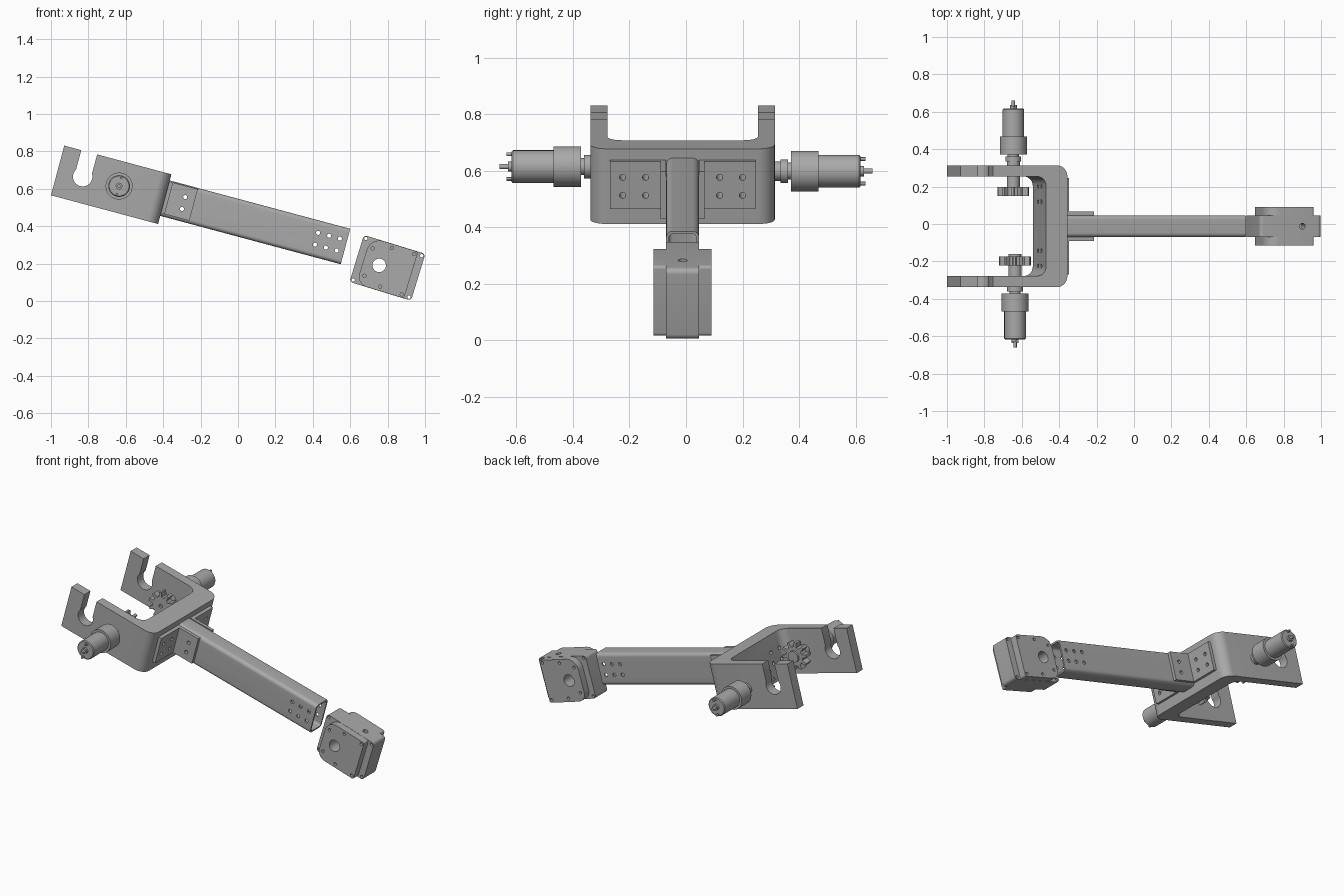
import bpy, bmesh
from math import sin, cos, pi, radians, atan2
from mathutils import Matrix, Vector

if "Cube" in bpy.data.objects:
    bpy.data.objects.remove(bpy.data.objects["Cube"], do_unlink=True)

GREY = (0.4, 0.4, 0.4, 1)
metal = bpy.data.materials.new("grey_metal")
metal.use_nodes = True
metal.diffuse_color = GREY
metal.node_tree.nodes["Principled BSDF"].inputs["Base Color"].default_value = GREY

MID = -0.012  # centre plane of the mechanism
ARM = Matrix.Translation((-1, MID, 0.565)) @ Matrix.Rotation(radians(15), 4, 'Y')
BOX = Matrix.Translation((0.799, MID, 0.177)) @ Matrix.Rotation(radians(17), 4, 'Y')


def circle(x, y, r, n=24):
    return [(x + r * cos(2 * pi * i / n), y + r * sin(2 * pi * i / n)) for i in range(n)]


def rounded(corners, steps=8):
    """Outline from (x, y, radius) corners, each rounded by a smooth arc."""
    out = []
    for i, (x, y, r) in enumerate(corners):
        if not r:
            out.append((x, y))
            continue
        p = Vector((x, y))
        a = (Vector(corners[i - 1][:2]) - p).normalized() * r
        b = (Vector(corners[(i + 1) % len(corners)][:2]) - p).normalized() * r
        for k in range(steps + 1):
            t = k / steps * pi / 2
            out.append(tuple(p + a * (1 - sin(t)) + b * (1 - cos(t))))
    return out


def rect(x0, x1, y0, y1, r=0):
    return rounded([(x0, y0, r), (x1, y0, r), (x1, y1, r), (x0, y1, r)])


def add_prism(bm, outline, lo, hi, axis):
    def place(p, q, t):
        return {'x': (t, p, q), 'y': (p, t, q), 'z': (p, q, t)}[axis]
    low = [bm.verts.new(place(p, q, lo)) for p, q in outline]
    top = [bm.verts.new(place(p, q, hi)) for p, q in outline]
    bm.faces.new(low)
    bm.faces.new(top)
    n = len(low)
    for i in range(n):
        j = (i + 1) % n
        bm.faces.new((low[i], low[j], top[j], top[i]))


def make_object(name, bm):
    bmesh.ops.recalc_face_normals(bm, faces=bm.faces)
    mesh = bpy.data.meshes.new(name)
    bm.to_mesh(mesh)
    bm.free()
    obj = bpy.data.objects.new(name, mesh)
    bpy.context.collection.objects.link(obj)
    return obj


def finish(obj, frame):
    obj.data.materials.clear()
    obj.data.materials.append(metal)
    obj.data.transform(frame)
    bpy.ops.object.select_all(action='DESELECT')
    obj.select_set(True)
    bpy.context.view_layer.objects.active = obj
    bpy.ops.object.shade_smooth_by_angle(angle=radians(30))


def part(name, prism, frame, cut_groups=()):
    """Solid prism minus groups of separate cutting prisms."""
    bm = bmesh.new()
    add_prism(bm, *prism)
    obj = make_object(name, bm)
    for group in cut_groups:
        bm = bmesh.new()
        for cut in group:
            add_prism(bm, *cut)
        cutter = make_object("cutter", bm)
        mod = obj.modifiers.new("cut", 'BOOLEAN')
        mod.operation, mod.solver, mod.object = 'DIFFERENCE', 'EXACT', cutter
        graph = bpy.context.evaluated_depsgraph_get()
        mesh = bpy.data.meshes.new_from_object(obj.evaluated_get(graph))
        obj.modifiers.clear()
        obj.data = mesh
        bpy.data.objects.remove(cutter, do_unlink=True)
    finish(obj, frame)


def lathe(name, profile, u, v, side, shift, n=40):
    """Stepped cylinder along y from (distance, radius) pairs."""
    bm = bmesh.new()
    rings = [[bm.verts.new((x, side * d + shift, z)) for x, z in circle(u, v, r, n)]
             for d, r in profile]
    for a, b in zip(rings, rings[1:]):
        for i in range(n):
            j = (i + 1) % n
            bm.faces.new((a[i], a[j], b[j], b[i]))
    bm.faces.new(rings[0])
    bm.faces.new(rings[-1])
    finish(make_object(name, bm), ARM)


def span(side, a, b):
    return min(side * a, side * b), max(side * a, side * b)


# Fork: U-shaped yoke with hooked slots in both cheeks
W, T, L, BACK, H = 0.326, 0.06, 0.593, 0.475, 0.275
yoke = rounded([(0, -W, 0), (L, -W, 0.06), (L, W, 0.06), (0, W, 0),
                (0, W - T, 0), (BACK, W - T, 0.05), (BACK, T - W, 0.05), (0, T - W, 0)])
SU, SV, SR, HALF = 0.138, 0.14, 0.052, 0.044
start = atan2((SR ** 2 - HALF ** 2) ** 0.5, HALF)
slot = [(SU + SR * cos(start - k / 28 * (pi + 2 * start)),
         SV + SR * sin(start - k / 28 * (pi + 2 * start))) for k in range(29)]
slot += [(SU - HALF, 0.4), (SU + HALF, 0.4)]
ROWS = (0.11, 0.176)
plate_holes = [(circle(y, v, 0.011, 16), 0.4, 0.7, 'x')
               for y in (-0.212, -0.131, 0.131, 0.212) for v in ROWS]
part("fork", (yoke, 0, H, 'z'), ARM, [[(slot, -0.5, 0.5, 'y')], plate_holes])

# Hollow arm with bolt holes at both ends
arm_holes = [(circle(u, v, 0.011, 16), -0.2, 0.2, 'y')
             for u in (0.696, 1.432, 1.492, 1.552) for v in ROWS]
part("arm_tube", (rect(-0.058, 0.058, 0.045, 0.241, 0.022), L, 1.592, 'x'), ARM,
     [[(rect(-0.048, 0.048, 0.055, 0.231, 0.013), 0.5, 1.7, 'x')], arm_holes])

# Angle brackets joining arm and fork
for side, label in ((-1, "right"), (1, "left")):
    angle = [(L, side * 0.058), (0.75, side * 0.058), (0.75, side * 0.078),
             (L + 0.02, side * 0.078), (L + 0.02, side * 0.257), (L, side * 0.257)]
    part(label + "_bracket", (angle, 0.06, 0.235, 'z'), ARM,
         [plate_holes, arm_holes[:2]])

# Drive motors, with shaft, collar, gearhead, can and terminals, plus a spur gear
motor = [(0.16, 0.035), (0.335, 0.035), (0.335, 0.042), (0.36, 0.042), (0.36, 0.03),
         (0.372, 0.03), (0.372, 0.072), (0.468, 0.072), (0.468, 0.058), (0.612, 0.058),
         (0.617, 0.053), (0.617, 0.018), (0.63, 0.018), (0.63, 0.009), (0.659, 0.009)]
for side, label, u, v in ((-1, "right", 0.339, 0.142), (1, "left", 0.334, 0.124)):
    lathe(label + "_motor", motor, u, v, side, -MID)
    for k, dz in enumerate((-0.045, 0.045)):
        lathe(f"{label}_terminal_{k + 1}", [(0.61, 0.007), (0.635, 0.007)],
              u, v + dz, side, -MID, 12)
    teeth = []
    for i in range(10):
        for offset, r in ((-0.28, 0.058), (-0.14, 0.086), (0.14, 0.086), (0.28, 0.058)):
            a = 2 * pi * (i + offset) / 10
            teeth.append((u + r * cos(a), v + r * sin(a)))
    bore = (circle(u, v, 0.012, 16), -0.5, 0.5, 'y')
    part(label + "_gear", (teeth, *span(side, 0.161, 0.209), 'y'), ARM, [[bore]])

# Gearbox: wide middle body between two rounded covers
bore = (circle(-0.046, 0, 0.036, 32), -0.3, 0.3, 'y')
corner_holes = [(circle(p, q, 0.009, 16), -0.3, 0.3, 'y')
                for p in (-0.156, 0.156) for q in (-0.116, 0.116)]
oil_hole = (circle(0.066, 0, 0.016, 16), 0.07, 0.3, 'z')
part("gearbox_body", (rect(-0.172, 0.172, -0.131, 0.131, 0.02), -0.058, 0.058, 'y'),
     BOX, [[bore, oil_hole] + corner_holes])
cover = rounded([(-0.134, -0.13, 0.055), (0.132, -0.13, 0.012),
                 (0.132, 0.13, 0.012), (-0.134, 0.13, 0.07)])
for side, label in ((-1, "right"), (1, "left")):
    screws = [(circle(p, s * q, 0.009, 16), *span(side, 0.075, 0.2), 'y')
              for p, q in ((-0.106, 0.077), (-0.008, 0.108), (0.115, 0.113))
              for s in (-1, 1)]
    part(label + "_gearbox_cover", (cover, *span(side, 0.058, 0.103), 'y'),
         BOX, [[bore] + screws])
